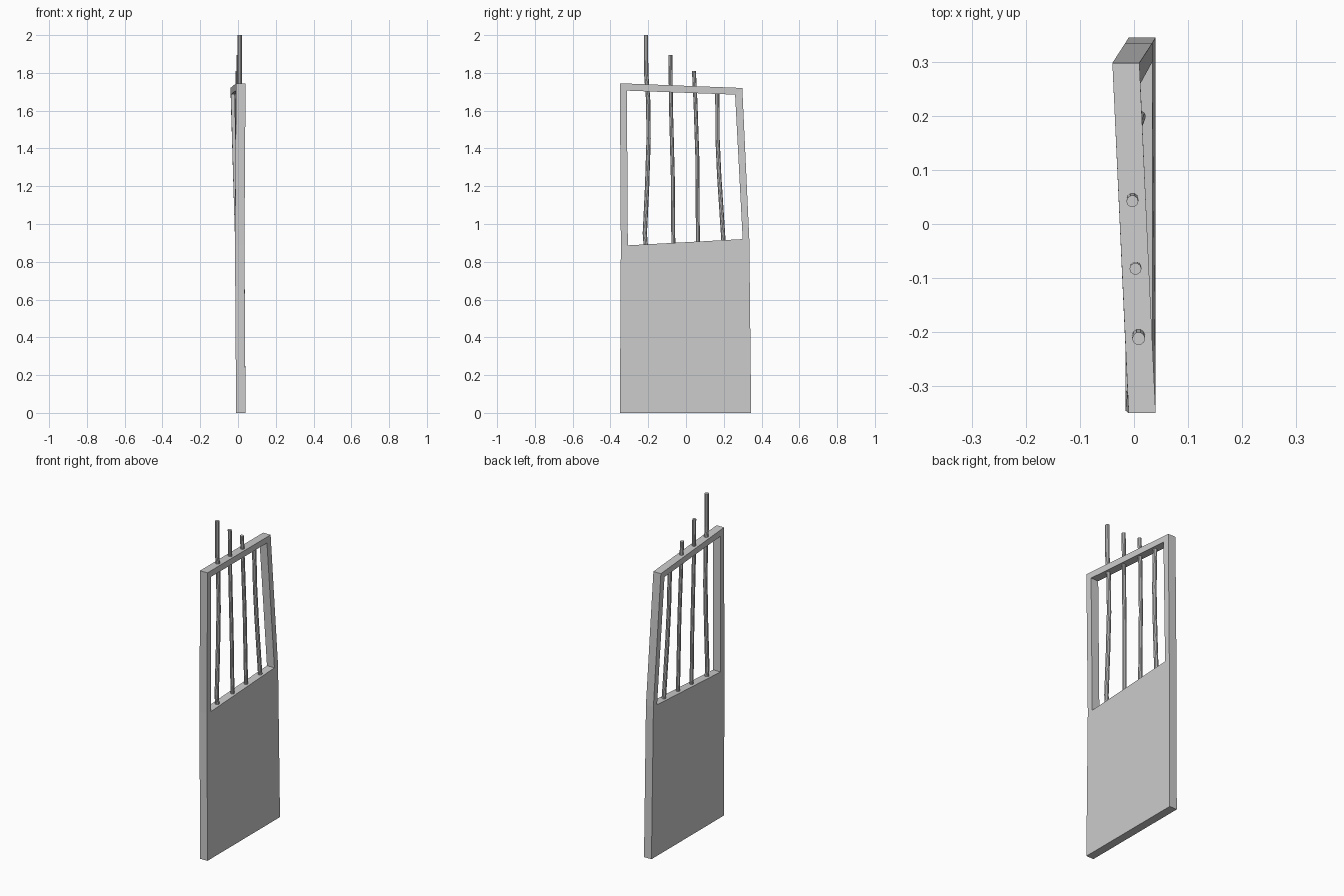
import bpy, bmesh, math
from mathutils import Vector

cube = bpy.data.objects.get("Cube")
if cube:
    bpy.data.objects.remove(cube, do_unlink=True)

THICK = 0.05
SIDES = 10

grey = bpy.data.materials.new("light_grey")
grey.use_nodes = True
colour = (0.6, 0.6, 0.6, 1)
grey.diffuse_color = colour
grey.node_tree.nodes["Principled BSDF"].inputs["Base Color"].default_value = colour


def finish(bm, name):
    bmesh.ops.recalc_face_normals(bm, faces=bm.faces)
    mesh = bpy.data.meshes.new(name)
    bm.to_mesh(mesh)
    bm.free()
    mesh.materials.append(grey)
    obj = bpy.data.objects.new(name, mesh)
    bpy.context.collection.objects.link(obj)
    return obj


# Door: solid lower panel and leaning window frame, extruded as one sheet
corners = {
    "base_front": (0.04, -0.35, 0), "base_back": (0.04, 0.345, 0),
    "mid_front": (0.034, -0.345, 0.89), "mid_back": (0.034, 0.335, 0.92),
    "top_front": (0.04, -0.35, 1.745), "top_back": (0.01, 0.298, 1.72),
    "sill_front": (0.034, -0.308, 0.887), "sill_back": (0.034, 0.3, 0.92),
    "head_front": (0.038, -0.313, 1.706), "head_back": (0.012, 0.26, 1.685),
}
sheets = [
    "base_front base_back sill_back sill_front",
    "base_front sill_front mid_front",
    "base_back mid_back sill_back",
    "mid_front sill_front head_front top_front",
    "sill_back mid_back top_back head_back",
    "head_front head_back top_back top_front",
]
bm = bmesh.new()
verts = {name: bm.verts.new(co) for name, co in corners.items()}
for sheet in sheets:
    bm.faces.new([verts[name] for name in sheet.split()])
result = bmesh.ops.extrude_face_region(bm, geom=bm.faces[:], use_keep_orig=True)
moved = [g for g in result["geom"] if isinstance(g, bmesh.types.BMVert)]
bmesh.ops.translate(bm, verts=moved, vec=(-THICK, 0, 0))
finish(bm, "door_panel_and_frame")


# Window bars: slightly crooked rods following the lean of the frame
def bar(name, radius, path):
    bm = bmesh.new()
    rings = []
    for y, z in path:
        lean = min(1, max(0, (z - 0.9) / 0.82))
        x = 0.01 + lean * (0.005 - 0.046 * (y + 0.35))
        rings.append([bm.verts.new(Vector((x, y, z)) + radius * Vector(
            (math.cos(a), math.sin(a), 0)))
            for a in (math.tau * i / SIDES for i in range(SIDES))])
    for low, high in zip(rings, rings[1:]):
        for i in range(SIDES):
            j = (i + 1) % SIDES
            bm.faces.new((low[i], low[j], high[j], high[i]))
    bm.faces.new(rings[0])
    bm.faces.new(rings[-1])
    finish(bm, name)


bar("window_bar_1", 0.012, [(-0.212, 0.87), (-0.218, 0.95), (-0.206, 1.2),
                            (-0.198, 1.45), (-0.2, 1.65), (-0.211, 1.8), (-0.212, 2)])
bar("window_bar_2", 0.011, [(-0.067, 0.88), (-0.07, 1.25), (-0.079, 1.6), (-0.083, 1.895)])
bar("window_bar_3", 0.011, [(0.063, 0.89), (0.06, 1.35), (0.05, 1.65), (0.042, 1.81)])
bar("window_bar_4", 0.012, [(0.199, 0.9), (0.176, 1.25), (0.167, 1.45), (0.166, 1.7)])
